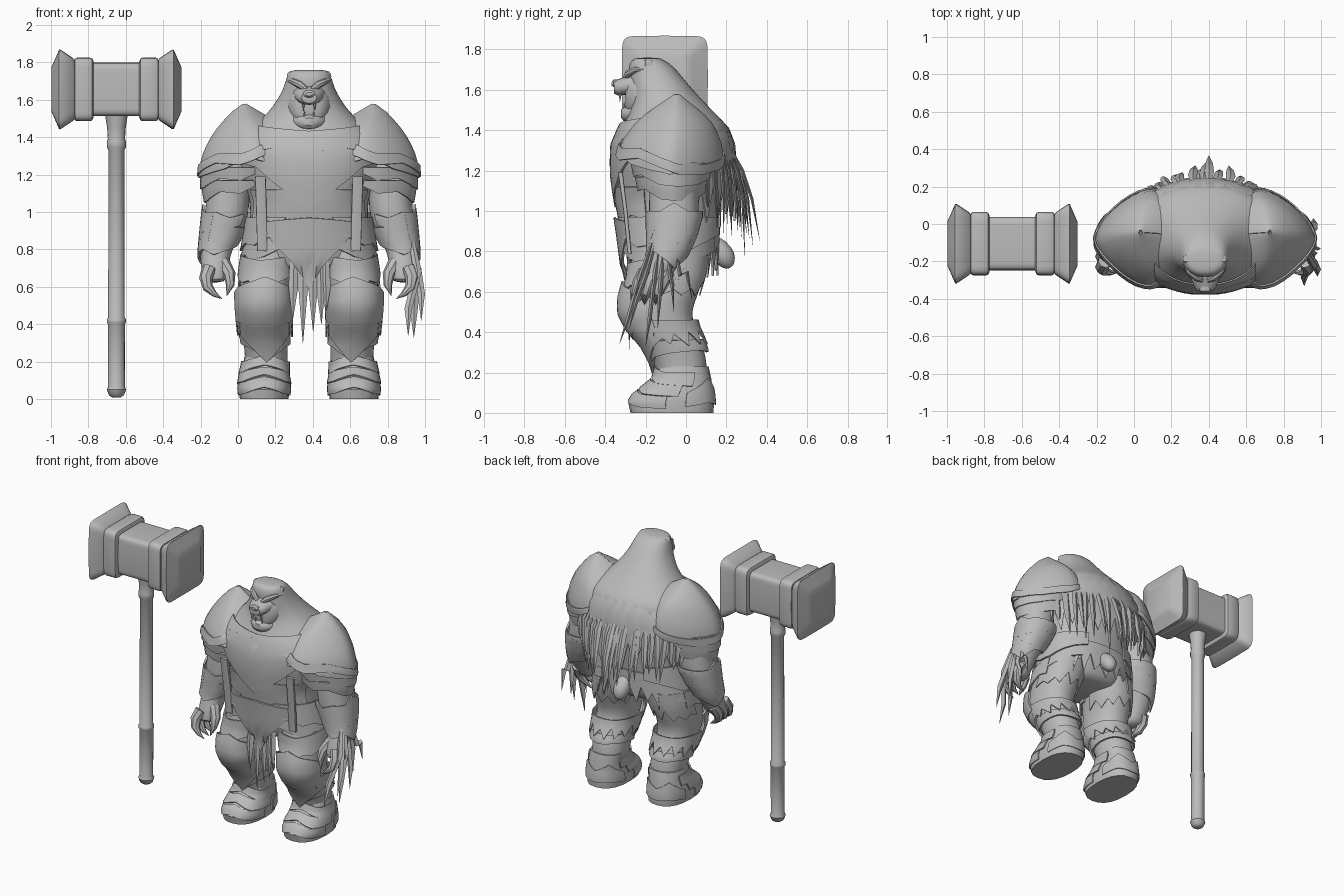
import bpy, bmesh, math, random
from mathutils import Vector

random.seed(4)
CX, HX = 0.38, -0.65          # centre lines of the figure and the hammer
grey = bpy.data.materials.new("stone_grey")
grey.diffuse_color = (0.5, 0.5, 0.5, 1)


def finish(name, bm, x=CX, mirror=False, thick=0, smooth=False, recalc=True):
    if recalc:
        bmesh.ops.recalc_face_normals(bm, faces=bm.faces)
    me = bpy.data.meshes.new(name)
    bm.to_mesh(me)
    bm.free()
    me.materials.append(grey)
    o = bpy.data.objects.new(name, me)
    o.location.x = x
    bpy.context.collection.objects.link(o)
    if thick:
        s = o.modifiers.new("thickness", 'SOLIDIFY')
        s.thickness, s.offset = thick, 1
    if smooth:
        s = o.modifiers.new("rounding", 'SUBSURF')
        s.levels = s.render_levels = 1
    if mirror:
        m = o.modifiers.new("mirror", 'MIRROR')
        m.use_mirror_merge = False
    return o


def section(ring, a, p, off=0):
    w, cu, cv, ru, rv = ring
    c, s = math.cos(a), math.sin(a)
    return (cu + (ru + off) * math.copysign(abs(c) ** (2 / p), c),
            cv + (rv + off) * math.copysign(abs(s) ** (2 / p), s), w)


def loft(name, rings, n=20, p=2.2, axis='z', **kw):
    """Skin superellipse rings (position, centre u, v, radius u, v)."""
    bm, rows = bmesh.new(), []
    for r in rings:
        row = []
        for i in range(n):
            u, v, w = section(r, 2 * math.pi * i / n, p)
            row.append(bm.verts.new({'z': (u, v, w), 'x': (w, u, v), 'y': (u, w, v)}[axis]))
        rows.append(row)
    for a, b in zip(rows, rows[1:]):
        for i in range(n):
            bm.faces.new((a[i], a[(i + 1) % n], b[(i + 1) % n], b[i]))
    bm.faces.new(rows[0])
    bm.faces.new(rows[-1])
    return finish(name, bm, **kw)


def pick(vals, t):
    f = t * (len(vals) - 1)
    i = min(int(f), len(vals) - 2)
    return vals[i] + (vals[i + 1] - vals[i]) * (f - i)


def at(rings, z):
    rs = sorted(rings)
    z0 = min(max(z, rs[0][0]), rs[-1][0])
    for a, b in zip(rs, rs[1:]):
        if z0 <= b[0]:
            t = (z0 - a[0]) / (b[0] - a[0])
            return (z,) + tuple(a[k] + (b[k] - a[k]) * t for k in range(1, 5))


def plate(name, rings, a0, a1, top, bot, off=0.01, thick=0.014, p=2.2, rows=5, **kw):
    """Shell over a lofted body; top and bottom edges follow zigzag heights."""
    segs = max(len(top), len(bot)) - 1
    nu = segs * max(1, math.ceil(18 / segs))
    bm, grid = bmesh.new(), []
    for i in range(nu + 1):
        t = i / nu
        a = math.radians(a0 + (a1 - a0) * t)
        zt, zb = pick(top, t), pick(bot, t)
        grid.append([bm.verts.new(section(at(rings, zb + (zt - zb) * j / rows), a, p, off))
                     for j in range(rows + 1)])
    for a, b in zip(grid, grid[1:]):
        for j in range(rows):
            bm.faces.new((a[j], b[j], b[j + 1], a[j + 1]))
    return finish(name, bm, thick=thick, recalc=False, **kw)


def tubes(name, paths, n=6, flat=1.0, **kw):
    """Tapered tubes: each path is a list of (x, y, z, radius)."""
    bm = bmesh.new()
    for path in paths:
        pts, rows = [Vector(q[:3]) for q in path], []
        for i, q in enumerate(path):
            t = (pts[min(i + 1, len(pts) - 1)] - pts[max(i - 1, 0)]).normalized()
            s = t.cross(Vector((0, 1, 0.01))).normalized()
            u = s.cross(t)
            rows.append([bm.verts.new(pts[i] + q[3] * (s * math.cos(2 * math.pi * k / n)
                         + u * flat * math.sin(2 * math.pi * k / n))) for k in range(n)])
        for a, b in zip(rows, rows[1:]):
            for k in range(n):
                bm.faces.new((a[k], a[(k + 1) % n], b[(k + 1) % n], b[k]))
        bm.faces.new(rows[0])
        bm.faces.new(rows[-1])
    return finish(name, bm, **kw)


def zigzag(hi, lo, n, jit=.03):
    return [(hi if i % 2 else lo) + random.uniform(-jit, jit) for i in range(n)]


# Hammer
def block(name, profile, mirror=True):
    loft(name, [(x, -.105, 1.655, h, h) for x, h in profile], 32, 9, 'x', x=HX, mirror=mirror)

block("hammer_core", [(-.23, .143), (.23, .143)], False)
block("hammer_band", [(.122, .15), (.13, .166), (.142, .17), (.21, .17), (.222, .164), (.226, .15)])
block("hammer_face", [(.222, .155), (.232, .168), (.298, .212), (.306, .213), (.338, .14), (.348, .118)])
loft("hammer_handle", [(z, 0, -.105, r, r) for z, r in (
    (.008, .022), (.02, .04), (.05, .052), (.065, .045), (.40, .046), (.41, .051), (.425, .051), (.435, .044),
    (1.33, .043), (1.345, .051), (1.375, .051), (1.39, .046), (1.45, .05), (1.53, .062))], 16, 2, x=HX)

# Torso, neck and skull
torso = [(.68, 0, -.09, .22, .17), (.72, 0, -.09, .27, .2), (.80, 0, -.08, .32, .22), (.95, 0, -.08, .32, .24),
         (1.05, 0, -.08, .31, .26), (1.2, 0, -.08, .36, .28), (1.33, 0, -.07, .40, .285), (1.41, 0, -.05, .36, .27),
         (1.47, 0, -.065, .285, .225), (1.54, 0, -.09, .212, .18), (1.60, 0, -.12, .17, .155),
         (1.66, 0, -.15, .137, .135), (1.72, 0, -.175, .12, .11), (1.75, 0, -.19, .105, .08), (1.76, 0, -.19, .085, .05)]
loft("torso_and_head", torso, 28, smooth=True)
loft("cheeks", [(-.16, 0, 1.575, .14, .125), (-.25, 0, 1.57, .11, .115), (-.285, 0, 1.57, .085, .1),
                (-.3, 0, 1.565, .055, .075)], 18, axis='y')
loft("upper_muzzle", [(-.22, 0, 1.635, .1, .06), (-.3, 0, 1.62, .072, .046), (-.338, 0, 1.612, .058, .04),
                      (-.357, 0, 1.612, .04, .03)], 16, axis='y')
loft("nose", [(-.33, 0, 1.632, .034, .022), (-.358, 0, 1.632, .032, .02), (-.368, 0, 1.63, .018, .01)], 10, axis='y')
loft("lower_jaw", [(-.2, 0, 1.49, .125, .06), (-.27, 0, 1.485, .09, .048), (-.308, 0, 1.48, .055, .035),
                   (-.322, 0, 1.483, .03, .02)], 16, axis='y')
tubes("brow", [[(.015, -.3, 1.655, .014), (.05, -.285, 1.68, .02), (.09, -.25, 1.7, .016), (.115, -.21, 1.7, .004)]],
      8, mirror=True)
loft("ear", [(-.21, .094, 1.722, .016, .022), (-.2, .096, 1.725, .023, .028), (-.17, .094, 1.72, .023, .028),
             (-.14, .085, 1.705, .012, .012)], 12, axis='y', mirror=True)
tubes("fangs", [[(.03, -.325, 1.585, .009), (.03, -.328, 1.54, .001)],
                [(.025, -.305, 1.5, .008), (.025, -.307, 1.54, .001)]], mirror=True)

# Breast plate, belly plate, straps and collar fur
plate("breast_plate", torso, -150, -30, [1.36, 1.39, 1.4, 1.39, 1.36],
      [1.26, 1.24, 1.16, 1.09, 1.02, 1.09, 1.16, 1.24, 1.26], .006)
plate("belly_plate", torso, -155, -25, [1.12, 1.12], [.96, .98, .93, .9, .93, .98, .96], .006, .008)
plate("neck_fur", torso, -175, -5, [1.47, 1.45, 1.43, 1.45, 1.47],
      [1.4, 1.38, 1.36, 1.33, 1.35, 1.3, 1.35, 1.33, 1.36, 1.38, 1.4], .012, .008)
loft("front_strap", [(.79, .25, -.28, .027, .01), (1.0, .255, -.3, .028, .01), (1.19, .26, -.325, .028, .012)],
     12, 6, mirror=True)

# Back fur cape with long strands
cape = [(.9, 0, -.06, .40, .29), (1.05, 0, -.06, .43, .3), (1.2, 0, -.06, .45, .3), (1.33, 0, -.06, .42, .29),
        (1.42, 0, -.06, .34, .255), (1.49, 0, -.08, .25, .2)]
plate("fur_cape", cape, 8, 172, [1.48, 1.48], zigzag(1.13, .97, 27), .004, .01, p=1.9)
strands = []
for i in range(25):
    deg = 22 + 136 * i / 24 + random.uniform(-2.5, 2.5)
    a = math.radians(deg)
    centre = math.sin(a) ** 5
    tip = random.uniform(.92, 1.04) - random.uniform(.1, .26) * centre
    out = .01 + .12 * centre * random.uniform(.4, 1)
    path, drift = [], random.uniform(-.06, .06)
    for k, (z, off, r) in enumerate(((1.3, -.004, .012), (1.2, .008 + out * .25, .026),
                                     (1.06, .012 + out * .6, .02), (tip, .012 + out, .001))):
        x, y, z = section(at(cape, z), a + drift * k / 3, 1.9, off)
        path.append((x, y, z, r))
    strands.append(path)
tubes("back_fur_strands", strands, 4, .35)

# Shoulder armour
dome = [(1.17, .29, -.08, .30, .25), (1.25, .29, -.08, .293, .265), (1.33, .285, -.075, .275, .25),
        (1.42, .295, -.06, .215, .2), (1.48, .32, -.055, .14, .14), (1.53, .338, -.05, .075, .07),
        (1.57, .345, -.045, .012, .015)]
lame = [(1.03, .36, -.07, .195, .15), (1.12, .36, -.07, .21, .17), (1.28, .35, -.07, .22, .2)]
plate("shoulder_plate", dome, -180, 180, [1.57, 1.57],
      [1.37, 1.35, 1.31, 1.27, 1.29, 1.23, 1.2, 1.18, 1.2, 1.23, 1.25, 1.27, 1.31, 1.35, 1.37], -.008, .01,
      p=1.55, rows=9, mirror=True)
plate("shoulder_trim", dome, -125, 100, [1.38, 1.35, 1.31, 1.31, 1.26, 1.23, 1.23, 1.26, 1.3],
      [1.33, 1.29, 1.25, 1.26, 1.21, 1.18, 1.18, 1.21, 1.26], .004, .008, p=1.55, mirror=True)
for i, z in enumerate((1.12, 1.05)):
    plate("upper_arm_lame_%d" % (i + 1), lame, -120, 110, [z + .12, z + .12],
          [z + .1, z + .05, z + .06, z + .01, z, z + .01, z + .04, z + .07], -.008 * i, .012, p=1.75, mirror=True)
tubes("collar_spike", [[(.22, -.2, 1.36, .05), (.235, -.17, 1.43, .035), (.275, -.13, 1.51, .002)]], 5, .5, mirror=True)

# Arms, bracers and hands
arm = [(1.36, .42, -.06, .1, .1), (1.2, .43, -.06, .12, .12), (1.05, .435, -.06, .116, .125),
       (.97, .442, -.06, .12, .125), (.88, .468, -.07, .103, .11), (.79, .497, -.09, .082, .09),
       (.73, .502, -.12, .077, .08), (.66, .505, -.15, .07, .07), (.62, .505, -.16, .055, .055)]
loft("arm", arm, 18, smooth=True, mirror=True)
plate("bracer_upper", arm, -130, 130, [.99, .97, 1.0, .99, 1.04, .99, .99, .97, .99],
      [.93, .91, .87, .9, .88, .88, .9, .92, .93], .006, .012, mirror=True)
plate("bracer_lower", arm, -170, 170, [.92, .92], [.83, .8, .77, .8, .76, .72, .78, .8, .83], .004, .014, mirror=True)
plate("elbow_fur", arm, -60, 180, [1.0, 1.0], zigzag(.9, .82, 13), .012, .006, mirror=True)
fingers = [[(.535, y, .7, .038), (.552, y - .03, .645, .036), (.54, y - .05, .595, .028), (.505, y - .06, .56, .015),
            (.465, y - .06, .535, .001)] for y in (-.09, -.145, -.2)]
fingers.append([(.46, -.15, .73, .038), (.425, -.19, .665, .033), (.422, -.215, .61, .023), (.44, -.23, .55, .001)])
tubes("clawed_fingers", fingers, 8, mirror=True)
tassels = ((.53, -.33, .34), (.60, -.28, .42), (.56, -.2, .33), (.60, -.14, .42), (.57, -.06, .5), (.58, .03, .56))
tubes("forearm_tassels", [[(.55, -.1 + (y + .1) * .3, .84, .016), (.58, -.1 + (y + .1) * .55, .68, .022),
      (x, -.1 + (y + .1) * .8, z + .14, .02), (x, y, z, .001)] for x, y, z in tassels], 4, .5)

# Hip armour, loin cloth and tail
skirt = [(.7, 0, -.08, .37, .24), (.82, 0, -.08, .345, .245), (.97, 0, -.08, .32, .25)]
plate("hip_plate_lower", skirt, -65, 60, [.88, .88], [.8, .76, .74, .77, .72, .71, .74, .78, .8], -.004, .012, mirror=True)
plate("hip_plate_upper", skirt, -70, 65, [.97, .97], [.89, .86, .82, .83, .79, .79, .83, .86, .88], .008, .012, mirror=True)
plate("rear_hip_fur", skirt, 50, 130, [.92, .92], zigzag(.8, .7, 13), -.01, .01)
plate("loin_cloth", torso, -128, -52, [.95, .97, .95], [.88, .82, .76, .68, .58, .68, .76, .82, .88], .024, .012)
tubes("loin_tassels", [[(x, -.27, .78, .022), (x * 1.05, -.285, .6, .026), (x * 1.1, -.28, z, .001)]
      for x, z in ((-.08, .42), (-.03, .30), (.02, .36), (.06, .40), (.085, .47))], 4, .4)
tubes("tail", [[(0, .1, .86, .03), (0, .14, .835, .05), (0, .18, .79, .06), (0, .205, .75, .05), (0, .215, .715, .02)]],
      12, smooth=True)

# Legs
leg = [(.88, .17, -.08, .15, .17), (.78, .2, -.085, .15, .19), (.68, .22, -.095, .145, .185),
       (.58, .238, -.125, .135, .185), (.5, .24, -.145, .132, .17), (.42, .24, -.115, .125, .16),
       (.32, .235, -.05, .12, .145), (.22, .225, -.02, .115, .125), (.1, .235, -.01, .115, .13)]
loft("leg", leg, 20, smooth=True, mirror=True)
plate("thigh_fur", leg, 0, 180, [.78, .78], zigzag(.64, .56, 13), .004, .006, mirror=True)
plate("thigh_plate", leg, -165, 20, [.78, .76, .74, .76, .78], [.66, .67, .64, .62, .63, .6, .63, .62, .64, .67, .66],
      .006, .01, mirror=True)
plate("knee_plate", leg, -165, -10, [.57, .6, .62, .65, .62, .6, .57], [.42, .41, .4, .37, .4, .41, .42],
      .016, .014, rows=7, mirror=True)
plate("shin_plate", leg, -170, -10, [.46, .43, .41, .43, .46], [.37, .33, .27, .2, .27, .33, .37], .014, .012, mirror=True)
plate("calf_fur", leg, -30, 210, [.46, .46], zigzag(.4, .34, 19, .01), .02, .008, mirror=True)
plate("calf_band", leg, -95, 265, [.36, .36], [.22, .28, .3, .31, .3, .31, .3, .28, .22], .004, .012, mirror=True)

# Boots
foot = [(0, .24, -.07, .13, .205), (.05, .24, -.073, .137, .213), (.09, .24, -.063, .134, .2),
        (.13, .24, -.04, .126, .17), (.17, .236, -.018, .12, .143), (.23, .23, -.015, .115, .127)]
loft("boot", foot, 20, 2.4, mirror=True)
plate("toe_plate", foot, -175, -5, [.08, .09, .115, .09, .08], [.02, .03, .06, .03, .02], .001, .007, 2.4, mirror=True)
plate("instep_plate", foot, -185, 5, [.14, .145, .165, .145, .14], [.08, .09, .125, .09, .08], .002, .009, 2.4, mirror=True)
plate("ankle_plate", foot, -200, 20, [.2, .2, .23, .2, .2], [.13, .14, .18, .14, .13], .003, .01, 2.4, mirror=True)
plate("heel_plate", foot, 15, 165, [.1, .17, .12, .17, .1], [.03, .05, .04, .05, .03], .004, .005, 2.4, mirror=True)

# Apply modifiers, then shade smooth with sharp plate edges
bpy.ops.object.select_all(action='SELECT')
bpy.context.view_layer.objects.active = bpy.context.selected_objects[0]
bpy.ops.object.convert(target='MESH')
bpy.ops.object.shade_smooth_by_angle(angle=math.radians(35))
